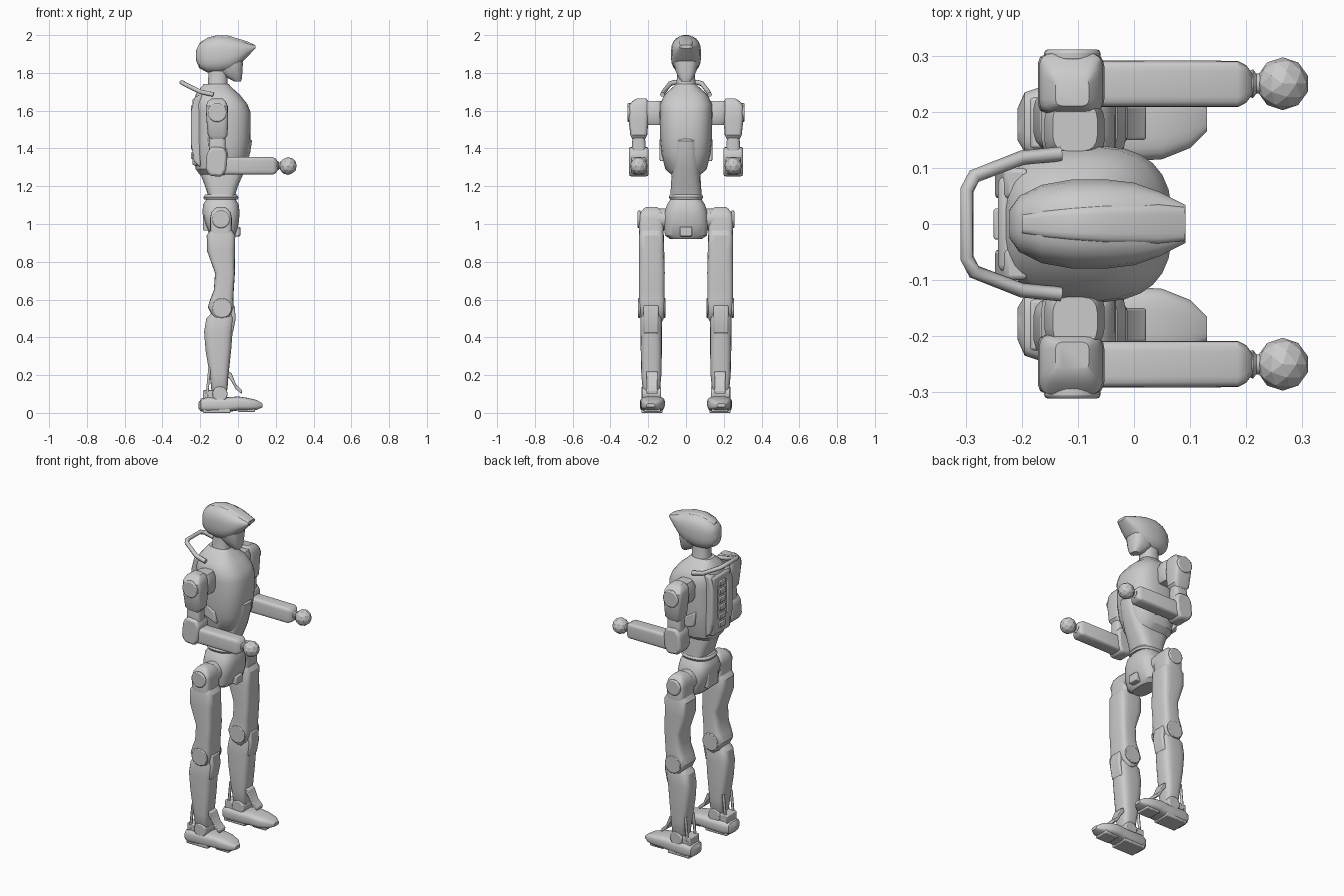
import bpy, bmesh
from math import sin, cos, pi, radians, copysign


def finish(bm, name, bevel=0, angle=32):
    bmesh.ops.recalc_face_normals(bm, faces=bm.faces)
    me = bpy.data.meshes.new(name)
    bm.to_mesh(me)
    bm.free()
    ob = bpy.data.objects.new(name, me)
    bpy.context.collection.objects.link(ob)
    if bevel:
        m = ob.modifiers.new("bevel", "BEVEL")
        m.width, m.segments, m.limit_method = bevel, 2, "ANGLE"
    bpy.ops.object.select_all(action="DESELECT")
    ob.select_set(True)
    bpy.context.view_layer.objects.active = ob
    bpy.ops.object.shade_smooth_by_angle(angle=radians(angle))
    return ob


def loft(name, rings, s=1, axis="z", p=3.5, n=20):
    """Rings are (t, a0, a1, y0, y1): a is x for a z loft, z for an x loft."""
    bm = bmesh.new()
    loops = []
    for t, a0, a1, y0, y1 in rings:
        loop = []
        for i in range(n):
            w = 2 * pi * (i + 0.5) / n
            c, d = (copysign(abs(v) ** (2 / p), v) for v in (cos(w), sin(w)))
            a = (a0 + a1) / 2 + (a1 - a0) / 2 * c
            y = s * ((y0 + y1) / 2 + (y1 - y0) / 2 * d)
            loop.append(bm.verts.new((a, y, t) if axis == "z" else (t, y, a)))
        loops.append(loop)
    for l0, l1 in zip(loops, loops[1:]):
        for i in range(n):
            j = (i + 1) % n
            bm.faces.new((l0[i], l0[j], l1[j], l1[i]))
    bm.faces.new(loops[0])
    bm.faces.new(loops[-1])
    return finish(bm, name)


def sym(rings):
    """Rings given as (t, a0, a1, half width), centred on y = 0."""
    return [(t, a, b, -h, h) for t, a, b, h in rings]


def prism(name, pts, y0, y1, s=1, bevel=0.008):
    """Side profile in (x, z) extruded from y0 to y1."""
    bm = bmesh.new()
    f = bm.faces.new([bm.verts.new((x, s * y0, z)) for x, z in pts])
    r = bmesh.ops.extrude_face_region(bm, geom=[f])
    vs = [v for v in r["geom"] if isinstance(v, bmesh.types.BMVert)]
    bmesh.ops.translate(bm, vec=(0, s * (y1 - y0), 0), verts=vs)
    return finish(bm, name, bevel)


def box(name, x0, x1, y0, y1, z0, z1, s=1, bevel=0.005):
    return prism(name, [(x0, z0), (x1, z0), (x1, z1), (x0, z1)], y0, y1, s, bevel)


def disc(name, x, z, r, y0, y1, s=1, bevel=0.006, n=24):
    pts = [(x + r * cos(2 * pi * i / n), z + r * sin(2 * pi * i / n)) for i in range(n)]
    return prism(name, pts, y0, y1, s, bevel)


def tube(name, pts, r, cyclic=False):
    cu = bpy.data.curves.new(name, "CURVE")
    cu.dimensions, cu.bevel_depth, cu.bevel_resolution, cu.use_fill_caps = "3D", r, 1, True
    sp = cu.splines.new("POLY")
    sp.points.add(len(pts) - 1)
    for q, v in zip(sp.points, pts):
        q.co = (*v, 1)
    sp.use_cyclic_u = cyclic
    ob = bpy.data.objects.new(name, cu)
    bpy.context.collection.objects.link(ob)
    return ob


# Head: helmet with peaked visor, crest, face and neck
loft("helmet", sym([(-.222, 1.865, 1.92, .025), (-.205, 1.825, 1.955, .05), (-.165, 1.803, 1.982, .07),
                    (-.11, 1.797, 1.997, .08), (-.05, 1.805, 1.993, .08), (0, 1.835, 1.98, .074),
                    (.045, 1.88, 1.963, .058), (.092, 1.93, 1.945, .034)]), axis="x", p=2.6, n=24)
loft("helmet_crest", sym([(-.2, 1.9, 1.962, .018), (-.16, 1.9, 1.987, .026), (-.11, 1.9, 2.0, .032),
                          (-.05, 1.9, 1.997, .036), (.045, 1.9, 1.968, .036), (.09, 1.932, 1.948, .03)]), axis="x", p=5)
loft("face", sym([(1.755, -.02, .016, .025), (1.775, -.06, .022, .04), (1.81, -.1, .024, .056),
                  (1.87, -.12, .028, .068), (1.94, -.12, .03, .06)]), p=2.8)
loft("neck", sym([(1.7, -.17, -.045, .06), (1.745, -.16, -.055, .05), (1.82, -.155, -.055, .048)]), p=2.4)

# Torso: chest shell, collar, abdomen
loft("chest", sym([(1.245, -.19, .0, .06), (1.29, -.225, .03, .11), (1.37, -.235, .056, .13),
                   (1.45, -.235, .066, .138), (1.59, -.235, .068, .14), (1.635, -.235, .05, .138),
                   (1.685, -.225, .01, .115), (1.72, -.2, -.03, .075), (1.742, -.18, -.05, .05)]), p=2.7, n=28)
loft("abdomen", sym([(1.14, -.155, -.018, .085), (1.2, -.175, .0, .08), (1.29, -.21, .04, .076),
                     (1.38, -.2, .066, .07), (1.44, -.18, .075, .062), (1.455, -.15, .06, .055)]), p=3.5)
loft("waist_ring", sym([(1.13, -.18, -.0, .085), (1.142, -.185, .003, .092), (1.155, -.175, -.005, .086)]), p=2.5)

# Back: plate, side shields, spine ribs and carry handle
box("back_plate", -.242, -.18, -.085, .085, 1.31, 1.665, bevel=.012)
for s in (1, -1):
    prism("back_shield", [(-.2, 1.3), (-.232, 1.33), (-.248, 1.42), (-.248, 1.6), (-.23, 1.67), (-.19, 1.69)], .045, .1, s)
    prism("side_vent", [(-.15, 1.37), (-.05, 1.33), (-.06, 1.4), (-.16, 1.46)], .1, .14, s)
for i in range(6):
    box("spine_rib", -.25, -.22, -.028, .028, 1.345 + .05 * i, 1.378 + .05 * i, bevel=.004)
tube("carry_handle", [(-.13, -.125, 1.685), (-.2, -.118, 1.7), (-.285, -.085, 1.742), (-.298, -.06, 1.75),
                      (-.298, .06, 1.75), (-.285, .085, 1.742), (-.2, .118, 1.7), (-.13, .125, 1.685)], .013)

# Pelvis with front hatch
loft("pelvis", sym([(.92, -.13, -.035, .085), (.94, -.15, -.015, .112), (1.0, -.175, .004, .12),
                    (1.06, -.19, .01, .116), (1.105, -.185, .004, .1), (1.135, -.165, -.015, .08)]), p=3)
box("pelvis_hatch", -.06, .012, -.032, .032, .935, .985)
box("pelvis_rear_block", -.185, -.12, -.05, .05, .965, 1.06)

for s in (1, -1):
    # Shoulder and upper arm
    loft("shoulder_joint", [(1.525, -.145, -.065, .12, .21), (1.55, -.16, -.052, .12, .215),
                            (1.62, -.16, -.052, .115, .22), (1.65, -.145, -.065, .13, .215)], s)
    loft("shoulder", [(1.45, -.145, -.07, .215, .285), (1.47, -.16, -.055, .205, .295), (1.56, -.168, -.052, .198, .305),
                      (1.625, -.17, -.055, .195, .305), (1.65, -.16, -.065, .2, .285), (1.665, -.14, -.08, .21, .26)], s, p=5)
    disc("shoulder_cap", -.11, 1.59, .05, .29, .311, s)
    loft("upper_arm", [(1.36, -.155, -.065, .215, .285), (1.42, -.155, -.065, .213, .287),
                       (1.48, -.15, -.065, .22, .28)], s, p=4)
    # Elbow, forearm and ball hand
    prism("elbow", [(-.172, 1.29), (-.15, 1.255), (-.085, 1.25), (-.062, 1.285), (-.056, 1.37),
                    (-.075, 1.405), (-.14, 1.41), (-.165, 1.375)], .198, .302, s, .014)
    loft("forearm", [(-.08, 1.262, 1.356, .208, .292), (.185, 1.262, 1.354, .208, .291),
                     (.2, 1.27, 1.346, .216, .283), (.212, 1.288, 1.328, .232, .267)], s, "x", p=6)
    loft("wrist", [(.2, 1.286, 1.33, .23, .27), (.212, 1.283, 1.333, .224, .276), (.218, 1.29, 1.326, .232, .268),
                   (.235, 1.29, 1.326, .232, .268)], s, "x", p=2)
    bm = bmesh.new()
    bmesh.ops.create_icosphere(bm, subdivisions=2, radius=.047)
    bmesh.ops.translate(bm, vec=(.265, s * .25, 1.307), verts=bm.verts)
    finish(bm, "ball_hand", angle=10)
    # Hip and thigh
    disc("hip_axle", -.09, 1.025, .058, .09, .2, s)
    loft("hip", [(.94, -.148, -.032, .118, .248), (1.03, -.148, -.032, .116, .25), (1.06, -.142, -.038, .122, .242),
                 (1.08, -.125, -.055, .14, .225), (1.09, -.11, -.07, .155, .21)], s, p=5)
    disc("hip_cap", -.09, 1.025, .047, .24, .256, s)
    loft("thigh", [(.485, -.1, -.065, .125, .235), (.51, -.135, -.04, .113, .245), (.56, -.16, -.022, .11, .25),
                   (.6, -.148, -.024, .112, .25), (.65, -.128, -.022, .114, .25), (.74, -.122, -.016, .112, .25),
                   (.86, -.165, -.015, .115, .25), (.94, -.166, -.014, .117, .25), (.965, -.148, -.03, .12, .245)], s, p=4.5)
    for y in (.108, .242):
        disc("knee_cap", -.085, .555, .052, y, y + .012, s, .004)
    # Shin with calf rod
    loft("shin", [(.09, -.13, -.065, .155, .21), (.13, -.142, -.055, .137, .23), (.2, -.15, -.05, .13, .237),
                  (.33, -.172, -.036, .127, .24), (.43, -.18, -.028, .127, .242), (.5, -.168, -.02, .128, .242),
                  (.53, -.14, -.03, .135, .235)], s, p=3.5)
    prism("knee_guard", [(-.04, .57), (-.018, .57), (-.012, .5), (-.028, .42), (-.045, .42)], .145, .225, s)
    for y in (.145, .22):
        tube("ankle_rod", [(-.15, s * y, .24), (-.168, s * y, .06)], .008)
    # Ankle, foot, tongue and sole
    disc("ankle", -.095, .1, .04, .132, .235, s)
    loft("foot", [(-.208, .02, .055, .15, .205), (-.195, .008, .075, .128, .235), (-.165, .004, .085, .115, .245),
                  (-.06, .004, .083, .118, .238), (.0, .012, .087, .112, .242), (.05, .012, .08, .115, .238),
                  (.1, .016, .068, .135, .228), (.13, .03, .05, .165, .208)], s, "x", p=3.5)
    box("heel_sole", -.185, -.04, .125, .235, 0, .03, s)
    box("toe_sole", .0, .09, .135, .222, .005, .03, s)
    box("heel_bracket", -.185, -.13, .135, .225, .07, .12, s)
    prism("ankle_tongue", [(-.065, .205), (-.055, .222), (-.035, .212), (-.01, .15), (.022, .12),
                           (.02, .1), (-.012, .125), (-.04, .175)], .15, .21, s, .004)
